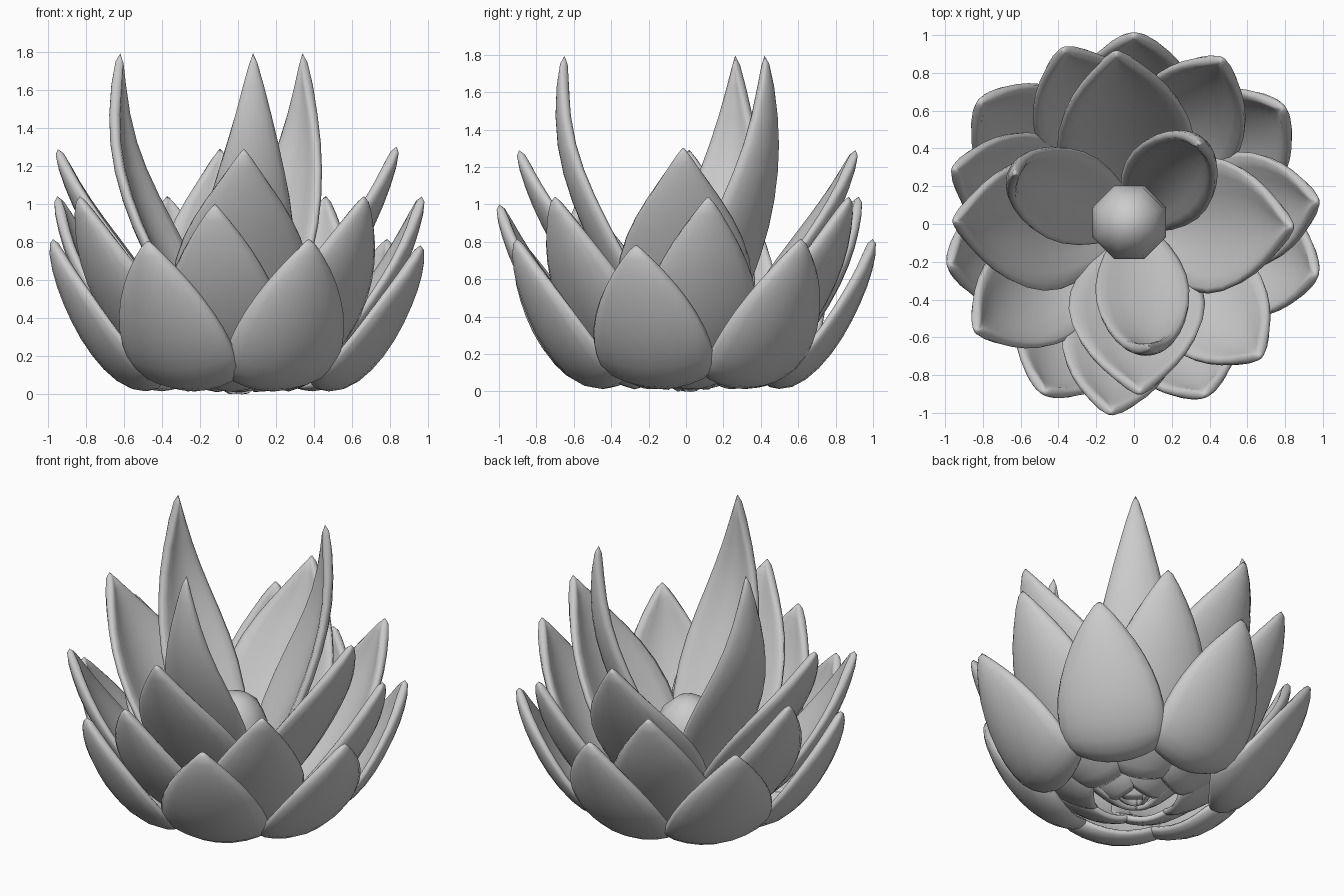
import bpy, bmesh, math
from mathutils import Vector

if "Cube" in bpy.data.objects:
    bpy.data.objects.remove(bpy.data.objects["Cube"])

THICK = 0.06
PUSH = 0.018          # makes up for the shrinking of the rounding
ACROSS = (-1, -0.55, 0, 0.55, 1)


def petal(name, rows, azimuth, reach=1.0, lift=1.0, cup=0.33):
    """rows: (radius, height, half width) along the outer centre line, base to tip"""
    path = [Vector((r * reach, z * lift)) for r, z, w in rows]
    a = math.radians(azimuth)
    out, side = Vector((math.cos(a), math.sin(a), 0)), Vector((-math.sin(a), math.cos(a), 0))
    bm = bmesh.new()
    grid = []
    for i, p in enumerate(path):
        d = (path[min(i + 1, len(path) - 1)] - path[max(i - 1, 0)]).normalized()
        inward = Vector((-d.y, d.x))
        w = rows[i][2] * 1.06
        line = []
        for t in ACROSS:
            q = p + inward * (cup * w * t * t - PUSH)
            line.append(bm.verts.new(out * q.x + side * w * t + Vector((0, 0, q.y))))
        grid.append(line)
    for lo, hi in zip(grid, grid[1:]):
        for j in range(len(ACROSS) - 1):
            bm.faces.new((lo[j], lo[j + 1], hi[j + 1], hi[j]))
    me = bpy.data.meshes.new(name)
    bm.to_mesh(me)
    bm.free()
    me.shade_smooth()
    ob = bpy.data.objects.new(name, me)
    bpy.context.collection.objects.link(ob)
    sol = ob.modifiers.new("thickness", 'SOLIDIFY')
    sol.thickness, sol.offset = THICK, -1
    sub = ob.modifiers.new("rounding", 'SUBSURF')
    sub.levels = sub.render_levels = 1


# Petal profiles of the four rings
inner = [(.05, -.02, .09), (.20, .23, .19), (.385, .56, .26), (.545, .86, .25),
         (.66, 1.17, .18), (.70, 1.46, .105), (.665, 1.81, .012)]
second = [(.10, -.01, .13), (.27, .13, .26), (.48, .38, .37), (.665, .65, .36),
          (.81, .89, .265), (.895, 1.09, .145), (.955, 1.295, .014)]
third = [(.24, .0, .16), (.43, .08, .26), (.62, .24, .32), (.775, .45, .31),
         (.895, .67, .235), (.96, .86, .14), (1.0, 1.045, .016)]
outer = [(.42, .025, .25), (.565, .01, .31), (.71, .12, .33), (.835, .285, .32),
         (.93, .48, .25), (.99, .65, .155), (1.012, .82, .018)]

# Rings: profile, then (azimuth, radial reach, lift) per petal
rings = {
    "inner_petal": (inner, [(157, 1.03, 1), (51, .83, 1), (-83, 1.0, 1)]),
    "second_petal": (second, [(-1, .89, 1.01), (96, .97, 1), (179, 1.01, 1), (272, .95, 1)]),
    "third_petal": (third, [(7, .99, 1), (62, 1, 1), (112, 1.01, 1), (163, 1.01, 1),
                            (214, 1.02, 1), (263, 1.02, .96), (313.5, .98, 1)]),
    "outer_petal": (outer, [(-15.5, 1, .96), (38, 1, 1), (90, 1, 1), (141.5, 1.04, 1),
                            (192.5, 1, 1), (242, 1.01, .99), (292.5, .98, 1)]),
}
for name, (rows, spots) in rings.items():
    for i, spot in enumerate(spots):
        petal(f"{name}_{i + 1}", rows, *spot)

# Eight-sided bud in the middle
bpy.ops.mesh.primitive_uv_sphere_add(segments=8, ring_count=8, radius=1,
                                     location=(-.025, .01, .49), rotation=(0, 0, math.radians(22.5)))
bud = bpy.context.object
bud.name = "centre_bud"
bud.scale = (.21, .21, .26)
bpy.ops.object.shade_smooth()
